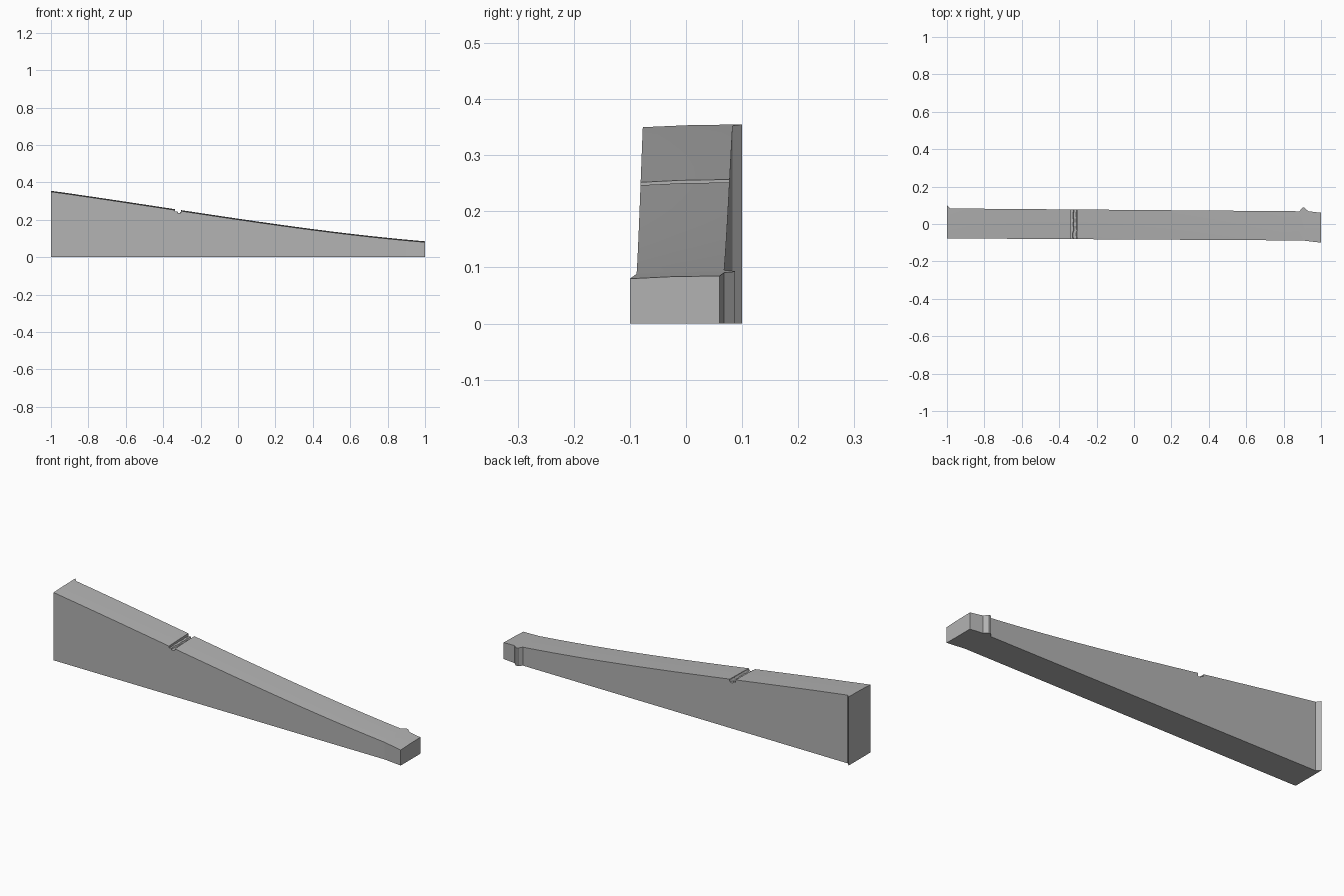
import bpy, bmesh, math, random

cube = bpy.data.objects.get("Cube")
if cube:
    bpy.data.objects.remove(cube, do_unlink=True)
random.seed(4)

# Single stone grey
stone = bpy.data.materials.new("stone_grey")
stone.use_nodes = True
colour = (0.45, 0.45, 0.45, 1)
stone.diffuse_color = colour
stone.node_tree.nodes["Principled BSDF"].inputs["Base Color"].default_value = colour


def interp(points, x):
    """Piecewise linear lookup along the wall."""
    for (x0, y0), (x1, y1) in zip(points, points[1:]):
        if x <= x1:
            return y0 + (y1 - y0) * (x - x0) / (x1 - x0)
    return points[-1][1]


def top_height(x):
    return 0.205 - 0.147 * x + 0.014 * x * x + 0.012 * x ** 3


def loft(name, rings):
    """Closed solid through a row of equal cross-sections."""
    bm = bmesh.new()
    rows = [[bm.verts.new(p) for p in ring] for ring in rings]
    n = len(rows[0])
    for a, b in zip(rows, rows[1:]):
        for i in range(n):
            j = (i + 1) % n
            bm.faces.new((a[i], a[j], b[j], b[i]))
    bm.faces.new(rows[0])
    bm.faces.new(rows[-1])
    bmesh.ops.recalc_face_normals(bm, faces=bm.faces)
    mesh = bpy.data.meshes.new(name)
    bm.to_mesh(mesh)
    bm.free()
    mesh.materials.append(stone)
    obj = bpy.data.objects.new(name, mesh)
    bpy.context.collection.objects.link(obj)
    return obj


# Plan outline of the wall: end flange, long faces, small rear buttress
back = [(-1, 0.1), (-0.982, 0.083), (0.885, 0.068), (0.9, 0.087),
        (0.912, 0.087), (0.932, 0.068), (1, 0.06)]
front = [(-1, -0.077), (0.9, -0.088), (1, -0.1)]

stations = sorted({p[0] for p in back + front} | {-0.9 + 0.1 * i for i in range(18)})
rings = []
for x in stations:
    f, b, z = interp(front, x), interp(back, x), top_height(x)
    m = f + (b - f) * 0.45
    rings.append([(x, f, 0), (x, f, z - 0.004), (x, m, z - 0.0005),
                  (x, b, z + 0.001), (x, b, 0)])
wall = loft("sloping_wall", rings)

# Jagged stepped crack across the top
sections = []
for i in range(15):
    y = -0.12 + 0.24 * i / 14
    a, b, d = (random.uniform(-0.004, 0.004) for _ in range(3))
    sections.append([(-0.338, y, 0.3), (-0.338, y, 0.243 + d / 2),
                     (-0.327 + a, y, 0.243 + d / 2), (-0.324 + a, y, 0.236),
                     (-0.308 + b, y, 0.236), (-0.304, y, 0.244), (-0.304, y, 0.3)])
cutter = loft("crack_cutter", sections)
cutter.hide_render = True

bpy.ops.object.select_all(action="DESELECT")
wall.select_set(True)
bpy.context.view_layer.objects.active = wall
crack = wall.modifiers.new("crack", "BOOLEAN")
crack.operation = "DIFFERENCE"
crack.solver = "EXACT"
crack.object = cutter
bpy.ops.object.modifier_apply(modifier=crack.name)
bpy.data.objects.remove(cutter, do_unlink=True)
bpy.ops.object.shade_smooth_by_angle(angle=math.radians(25))
